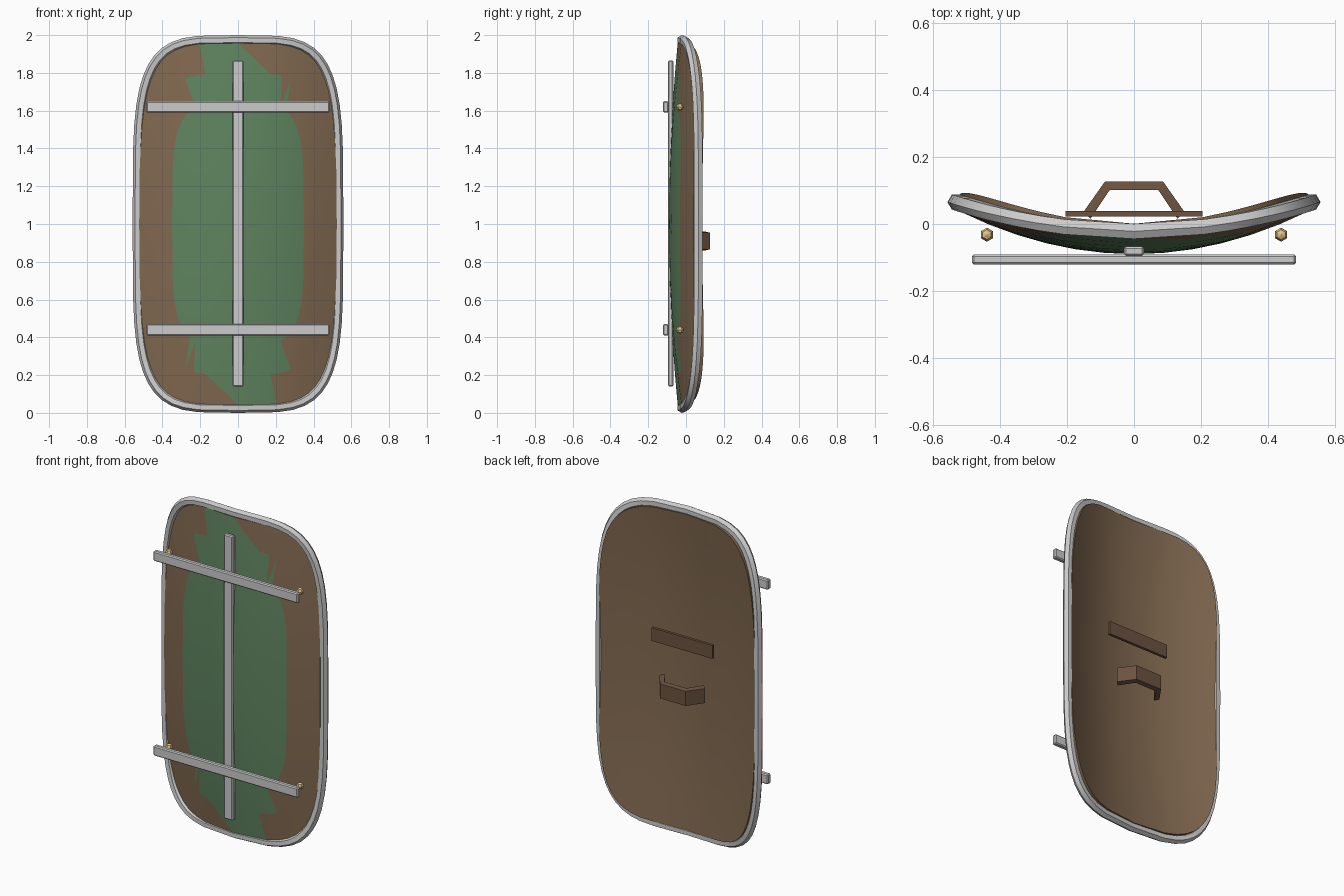
import bpy, bmesh, math
from mathutils import Vector

if "Cube" in bpy.data.objects:
    bpy.data.objects.remove(bpy.data.objects["Cube"])

SEG, RINGS = 48, 6
A, B, POW = 0.532, 0.974, 0.46    # rim path half width, half height, corner shape


def material(name, rgb):
    m = bpy.data.materials.new(name)
    m.diffuse_color = (*rgb, 1)
    m.use_nodes = True
    m.node_tree.nodes["Principled BSDF"].inputs["Base Color"].default_value = m.diffuse_color
    return m


brown = material("brown_wood", (0.22, 0.14, 0.08))
dark = material("dark_leather", (0.15, 0.085, 0.05))
green = material("green_paint", (0.115, 0.23, 0.115))
brass = material("brass", (0.75, 0.56, 0.25))
steel = material("steel", (0.52, 0.52, 0.52))


def finish(name, bm, mats=(), smooth=None):
    bmesh.ops.recalc_face_normals(bm, faces=bm.faces)
    me = bpy.data.meshes.new(name)
    bm.to_mesh(me)
    bm.free()
    ob = bpy.data.objects.new(name, me)
    bpy.context.collection.objects.link(ob)
    for m in mats:
        me.materials.append(m)
    if smooth:
        bpy.ops.object.select_all(action='DESELECT')
        ob.select_set(True)
        bpy.context.view_layer.objects.active = ob
        bpy.ops.object.shade_smooth_by_angle(angle=math.radians(smooth))
    return ob


def outline(i):
    # rounded rectangle as a superellipse
    t = 2 * math.pi * i / SEG
    c, s = math.cos(t), math.sin(t)
    return (math.copysign(abs(c) ** POW, c) * A, math.copysign(abs(s) ** POW, s) * B)


def box(name, centre, size, mats=(), bevel=0.0):
    bm = bmesh.new()
    bmesh.ops.create_cube(bm, size=1)
    for v in bm.verts:
        v.co = Vector(centre) + Vector([a * b for a, b in zip(v.co, size)])
    if bevel:
        bmesh.ops.bevel(bm, geom=bm.edges[:], offset=bevel, segments=1, affect='EDGES')
    return finish(name, bm, mats)


# curved board: front and back skins made of rings, joined at the edge
bm = bmesh.new()


def skin(offset):
    def vert(x, dz):
        return bm.verts.new((x, -0.09 + 0.47 * x * x + 0.05 * dz * dz + offset, 1 + dz))
    centre = vert(0, 0)
    rings = []
    for r in range(1, RINGS + 1):
        scale = 0.983 * r / RINGS
        rings.append([vert(*(c * scale for c in outline(i))) for i in range(SEG)])
    faces = []
    for i in range(SEG):
        j = (i + 1) % SEG
        faces.append(bm.faces.new((centre, rings[0][i], rings[0][j])))
        for a, b in zip(rings, rings[1:]):
            faces.append(bm.faces.new((a[i], b[i], b[j])))
            faces.append(bm.faces.new((a[i], b[j], a[j])))
    return faces, rings[-1]


front, edge_f = skin(0)
back, edge_b = skin(0.045)
for i in range(SEG):
    j = (i + 1) % SEG
    bm.faces.new((edge_f[i], edge_f[j], edge_b[j], edge_b[i]))
# painted centre stripe, narrow and lopsided at the ends
for f in front:
    c = f.calc_center_median()
    dz = c.z - 1
    if abs(dz) > 0.83:
        painted = abs(c.x + math.copysign(0.06, dz)) < 0.135
    else:
        painted = abs(c.x) < 0.345 - 0.2 * dz * dz
    f.material_index = int(painted)
finish("board", bm, (brown, green), 40)

# six-sided metal rim following the outline
bm = bmesh.new()
loops = []
power = 2 / POW - 1
for i in range(SEG):
    x, dz = outline(i)
    n = Vector((math.copysign(abs(x / A) ** power, x) / A, 0,
                math.copysign(abs(dz / B) ** power, dz) / B)).normalized()
    p = Vector((x, -0.022 + 0.31 * x * x, 1 + dz))
    loops.append([bm.verts.new(p + 0.026 * (n * math.cos(k * math.pi / 3)
                  + Vector((0, 1, 0)) * math.sin(k * math.pi / 3))) for k in range(6)])
for i in range(SEG):
    a, b = loops[i], loops[(i + 1) % SEG]
    for k in range(6):
        m = (k + 1) % 6
        bm.faces.new((a[k], b[k], b[m], a[m]))
finish("rim", bm, (steel,), 40)

# front metal bars and brass studs
box("spine_bar", (0, -0.081, 1.0025), (0.06, 0.028, 1.725), (steel,), 0.006)
for label, z in (("upper", 1.62), ("lower", 0.44)):
    box(label + "_crossbar", (0, -0.1065, z), (0.97, 0.03, 0.06), (steel,), 0.006)
    for side, x in (("left", -0.44), ("right", 0.44)):
        bm = bmesh.new()
        bmesh.ops.create_uvsphere(bm, u_segments=6, v_segments=4, radius=0.021)
        bmesh.ops.translate(bm, verts=bm.verts, vec=(x, -0.032, z))
        finish(f"{label}_{side}_stud", bm, (brass,))

# arm strap on the back
box("arm_strap", (0, 0.031, 1.19), (0.41, 0.017, 0.08), (dark,))

# bent hand grip on the back
outer = [(-0.152, 0.035), (-0.087, 0.127), (0.087, 0.127), (0.152, 0.035)]
inner = [(-0.130, 0.016), (-0.073, 0.101), (0.073, 0.101), (0.130, 0.016)]
bm = bmesh.new()
sections = []
for o, n in zip(outer, inner):
    sections.append([bm.verts.new((*p, 0.91 + h)) for p, h in
                     ((o, -0.044), (o, 0.044), (n, 0.05), (n, -0.05))])
for a, b in zip(sections, sections[1:]):
    for k in range(4):
        m = (k + 1) % 4
        bm.faces.new((a[k], b[k], b[m], a[m]))
bm.faces.new(sections[0])
bm.faces.new(sections[-1])
finish("hand_grip", bm, (dark,))
